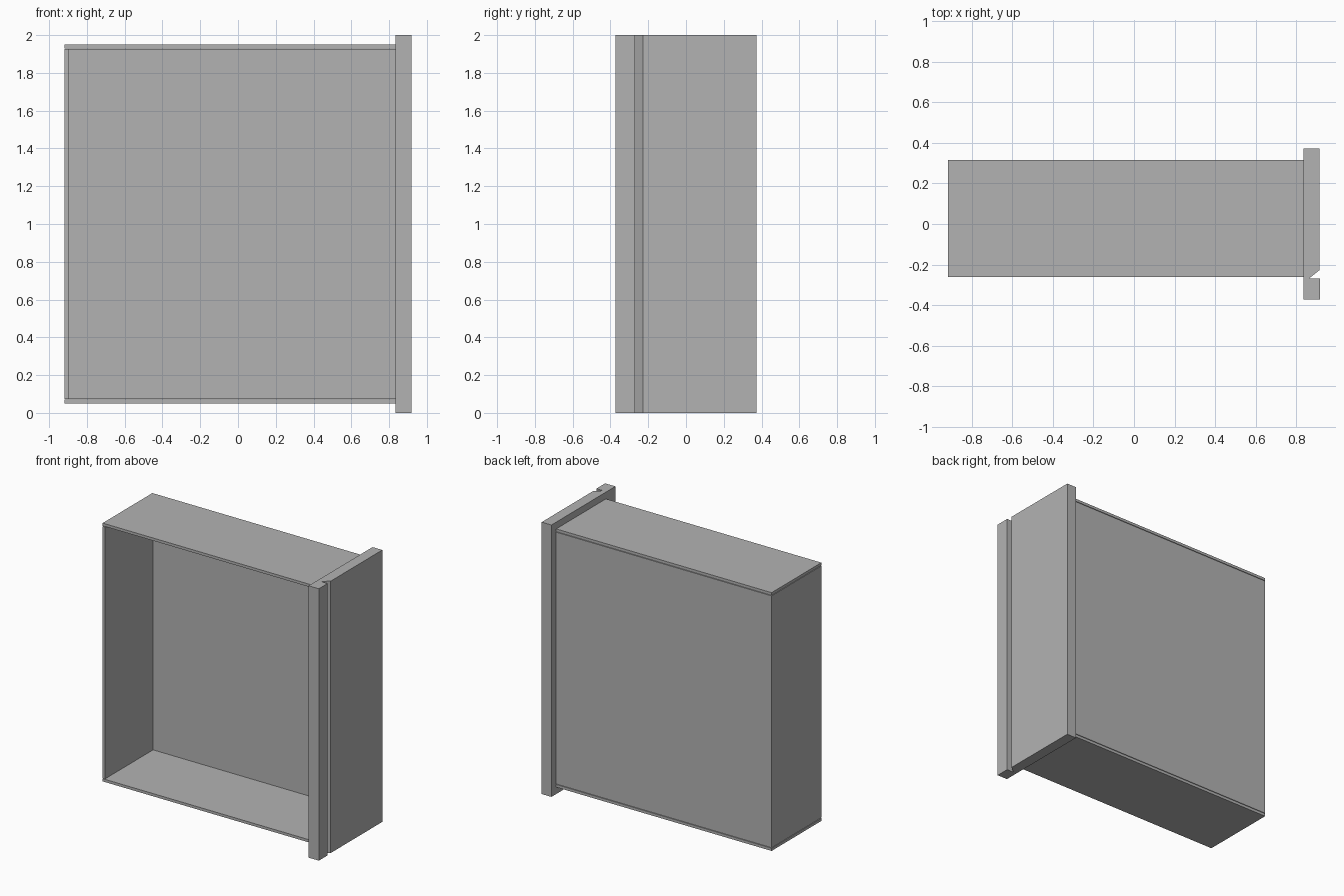
import bpy, bmesh

if "Cube" in bpy.data.objects:
    bpy.data.objects.remove(bpy.data.objects["Cube"])

grey = bpy.data.materials.new("plain grey")
grey.diffuse_color = (0.45, 0.45, 0.45, 1)
grey.use_nodes = True
grey.node_tree.nodes["Principled BSDF"].inputs["Base Color"].default_value = grey.diffuse_color


def prism(name, outline, z0, z1):
    """Extrude a counter-clockwise plan outline from z0 up to z1."""
    bm = bmesh.new()
    base = bm.faces.new([bm.verts.new((x, y, z0)) for x, y in outline])
    top = bmesh.ops.extrude_face_region(bm, geom=[base])["geom"]
    bmesh.ops.translate(bm, vec=(0, 0, z1 - z0),
                        verts=[v for v in top if isinstance(v, bmesh.types.BMVert)])
    bmesh.ops.recalc_face_normals(bm, faces=bm.faces)
    mesh = bpy.data.meshes.new(name)
    bm.to_mesh(mesh)
    bm.free()
    mesh.materials.append(grey)
    obj = bpy.data.objects.new(name, mesh)
    bpy.context.collection.objects.link(obj)
    return obj


L, R, F, B = -0.918, 0.835, -0.262, 0.316   # box limits
T = 0.02                                     # panel thickness
GAP = 0.004                                  # shadow gap beside the end panels

# end panels of the drawer box
plan = [(L, F), (R, F), (R, B), (L, B)]
prism("lower_side_panel", plan, 0.05, 0.05 + T)
prism("upper_side_panel", plan, 1.95 - T, 1.95)

# rear wall and drawer base in one L-shaped piece
prism("rear_and_base_panel",
      [(L, F), (L + T, F), (L + T, B - T), (R, B - T), (R, B), (L, B)],
      0.05 + T + GAP, 1.95 - T - GAP)

# drawer front with the grooved finger pull
prism("drawer_front",
      [(R, -0.372), (0.918, -0.372), (0.918, -0.27), (0.862, -0.27),
       (0.914, -0.228), (0.914, 0.372), (R, 0.372)], 0, 2)
